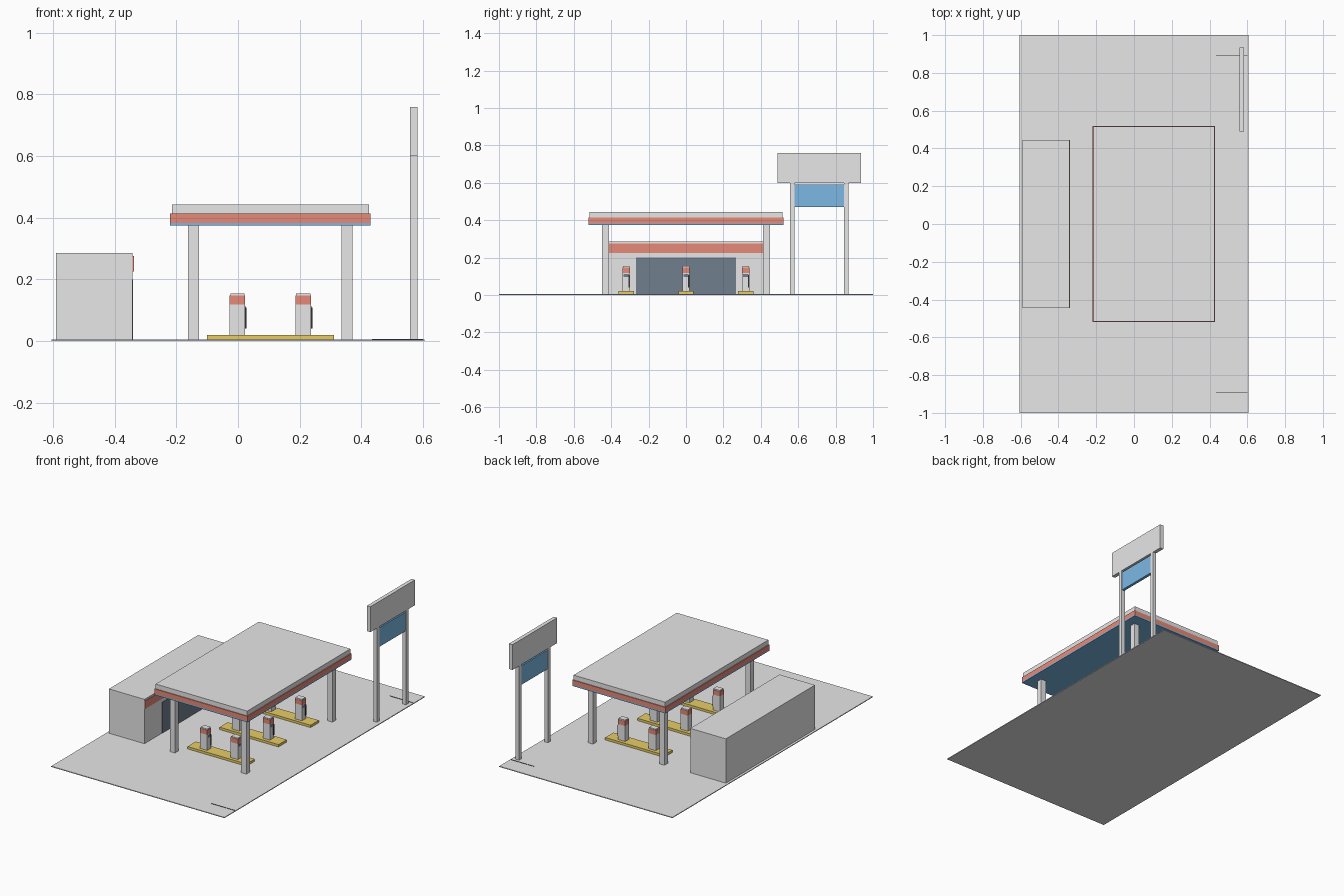
import bpy
import bmesh

cube = bpy.data.objects.get("Cube")
if cube:
    bpy.data.objects.remove(cube, do_unlink=True)


def material(name, rgb):
    m = bpy.data.materials.new(name)
    m.use_nodes = True
    m.diffuse_color = (*rgb, 1)
    m.node_tree.nodes["Principled BSDF"].inputs["Base Color"].default_value = (*rgb, 1)
    return m


GREY = material("light_grey", (0.8, 0.8, 0.8))
RED = material("red", (0.85, 0.27, 0.2))
BLUE = material("blue", (0.2, 0.48, 0.78))
YELLOW = material("yellow", (0.95, 0.72, 0.16))
GLASS = material("dark_glass", (0.16, 0.21, 0.27))
BLACK = material("black", (0.03, 0.03, 0.03))


def box(name, x, y, z, mat):
    """Box from its (low, high) range on each axis."""
    bm = bmesh.new()
    bmesh.ops.create_cube(bm, size=1)
    for v in bm.verts:
        v.co = [r[0] if c < 0 else r[1] for c, r in zip(v.co, (x, y, z))]
    mesh = bpy.data.meshes.new(name)
    bm.to_mesh(mesh)
    bm.free()
    mesh.materials.append(mat)
    obj = bpy.data.objects.new(name, mesh)
    bpy.context.collection.objects.link(obj)
    return obj


def around(c, half):
    return (c - half, c + half)


FLOOR = 0.005

# Ground slab with thin kerb lines at the two entrances
box("ground", (-0.605, 0.605), (-1, 1), (0, FLOOR), GREY)
for side, y in (("front", -0.89), ("back", 0.89)):
    box(side + "_entrance_line", (0.435, 0.6), around(y, 0.001), (FLOOR, 0.007), BLACK)

# Shop with fascia band and long window
box("shop", (-0.59, -0.342), (-0.445, 0.445), (FLOOR, 0.285), GREY)
box("shop_fascia", (-0.343, -0.338), (-0.445, 0.445), (0.225, 0.275), RED)
box("shop_window", (-0.343, -0.34), (-0.268, 0.266), (FLOOR, 0.2), GLASS)

# Canopy: blue soffit, red band, grey roof
box("canopy_soffit", (-0.22, 0.43), (-0.52, 0.52), (0.375, 0.383), BLUE)
box("canopy_band", (-0.22, 0.43), (-0.52, 0.52), (0.383, 0.413), RED)
box("canopy_roof", (-0.215, 0.425), (-0.515, 0.515), (0.413, 0.443), GREY)
for x in (-0.145, 0.354):
    for y in (-0.43, 0.43):
        box("canopy_column", around(x, 0.018), around(y, 0.018), (FLOOR, 0.375), GREY)


def pump(x, y):
    w, d = 0.025, 0.02
    box("pump_body", around(x, w), around(y, d), (0.02, 0.118), GREY)
    box("pump_band", around(x, w), around(y, d), (0.118, 0.147), RED)
    box("pump_cap", around(x, w - 0.002), around(y, d - 0.002), (0.147, 0.154), GREY)
    box("pump_screen", (x + w - 0.001, x + w + 0.001), around(y, 0.014), (0.097, 0.113), GLASS)
    box("pump_hose", (x + w, x + w + 0.004), around(y + 0.015, 0.003), (0.04, 0.108), BLACK)


# Three pump islands, two pumps on each
for y in (-0.32, 0, 0.32):
    box("pump_island", (-0.1, 0.312), around(y, 0.041), (FLOOR, 0.02), YELLOW)
    for x in (-0.002, 0.212):
        pump(x, y)

# Roadside sign
box("sign_board", (0.558, 0.582), (0.49, 0.935), (0.6, 0.76), GREY)
box("sign_panel", (0.561, 0.579), (0.58, 0.845), (0.47, 0.59), BLUE)
for y in (0.568, 0.857):
    box("sign_post", (0.558, 0.582), around(y, 0.012), (FLOOR, 0.6), GREY)
